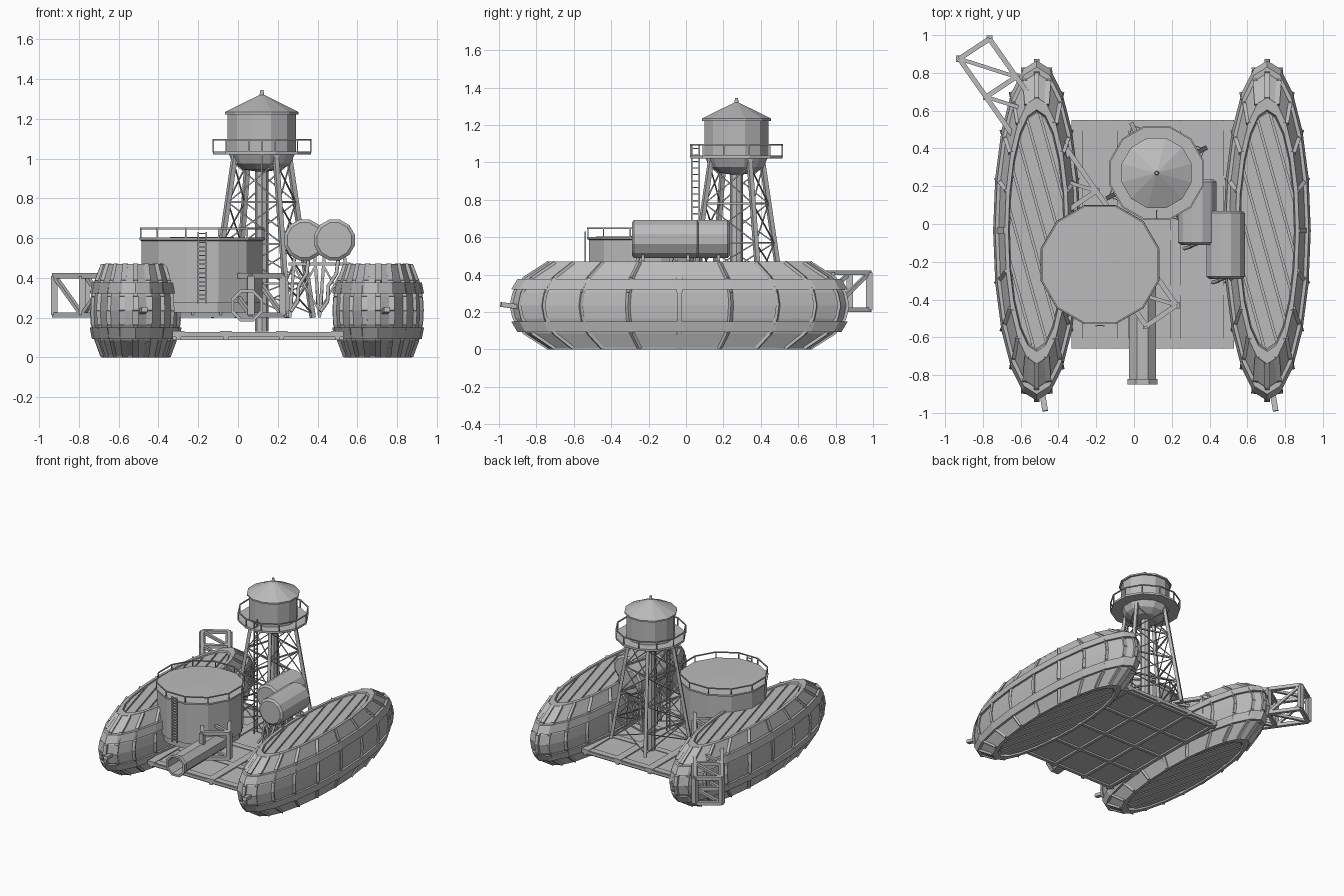
import bpy, bmesh, math, random
from mathutils import Vector, Matrix

cube = bpy.data.objects.get("Cube")
if cube:
    bpy.data.objects.remove(cube, do_unlink=True)
random.seed(3)

grey = bpy.data.materials.new("plain grey")
grey.use_nodes = True
grey.diffuse_color = (0.5, 0.5, 0.5, 1)
grey.node_tree.nodes["Principled BSDF"].inputs["Base Color"].default_value = (0.5, 0.5, 0.5, 1)


def finish(bm, name):
    bmesh.ops.recalc_face_normals(bm, faces=bm.faces)
    mesh = bpy.data.meshes.new(name)
    bm.to_mesh(mesh)
    bm.free()
    mesh.materials.append(grey)
    obj = bpy.data.objects.new(name, mesh)
    bpy.context.collection.objects.link(obj)
    return obj


def block(bm, centre, size, turn=0):
    m = Matrix.Translation(centre) @ Matrix.Rotation(turn, 4, 'Z') @ Matrix.Diagonal((*size, 1))
    bmesh.ops.create_cube(bm, size=1, matrix=m)


def beam(bm, a, b, width, height=None):
    a, b = Vector(a), Vector(b)
    d = b - a
    m = Matrix.Translation((a + b) / 2) @ d.to_track_quat('Z', 'Y').to_matrix().to_4x4()
    bmesh.ops.create_cube(bm, size=1, matrix=m @ Matrix.Diagonal((width, height or width, d.length, 1)))


def rings(bm, levels, n, centre=(0, 0), phase=0, closed=False):
    """Stack of elliptical loops (z, radius x, radius y) joined into a skin."""
    loops = []
    for z, rx, ry in levels:
        loops.append([bm.verts.new((centre[0] + rx * math.sin(phase + math.tau * i / n),
                                    centre[1] + ry * math.cos(phase + math.tau * i / n), z)) for i in range(n)])
    pairs = list(zip(loops, loops[1:])) + ([(loops[-1], loops[0])] if closed else [])
    for p, q in pairs:
        for i in range(n):
            j = (i + 1) % n
            bm.faces.new((p[i], p[j], q[j], q[i]))
    if not closed:
        bm.faces.new(loops[0])
        bm.faces.new(loops[-1])


def lathe(name, profile, n, centre, phase=0, closed=False):
    bm = bmesh.new()
    rings(bm, [(z, r, r) for r, z in profile], n, centre, phase, closed)
    return finish(bm, name)


def railing(name, centre, r, z0, z1, n, phase=0):
    bm = bmesh.new()
    pts = [(centre[0] + r * math.sin(phase + math.tau * i / n),
            centre[1] + r * math.cos(phase + math.tau * i / n)) for i in range(n)]
    for p, q in zip(pts, pts[1:] + pts[:1]):
        beam(bm, (*p, z0), (*p, z1), 0.007)
        beam(bm, (*p, z1), (*q, z1), 0.008)
    finish(bm, name)


def ladder(name, a, b, z0, z1, step):
    bm = bmesh.new()
    for p in (a, b):
        beam(bm, (*p, z0), (*p, z1), 0.008)
    z = z0 + step
    while z < z1:
        beam(bm, (*a, z), (*b, z), 0.006)
        z += step
    finish(bm, name)


def pipe(name, points, r):
    curve = bpy.data.curves.new(name, 'CURVE')
    curve.dimensions = '3D'
    curve.bevel_depth, curve.bevel_resolution, curve.use_fill_caps = r, 1, True
    s = curve.splines.new('POLY')
    s.points.add(len(points) - 1)
    for pt, co in zip(s.points, points):
        pt.co = (*co, 1)
    curve.materials.append(grey)
    bpy.context.collection.objects.link(bpy.data.objects.new(name, curve))


# Barrel-shaped hulls with recessed decks above and below
MID, CY = 0.235, -0.035
SIDE = [(0.0, 0.222, 0.9), (0.07, 0.218, 0.885), (0.15, 0.2, 0.83), (0.235, 0.168, 0.7)]
RECESS = [(0.235, 0.15, 0.64), (0.212, 0.146, 0.63)]
HALF = SIDE + RECESS


def clipped_planks(bm, cx, z0, z1):
    for k in range(-5, 6):
        part = bmesh.new()
        rings(part, [(z0, 0.144, 0.625), (z1, 0.144, 0.625)], 20, (cx, CY))
        n = Vector((math.cos(0.27), math.sin(0.27), 0))
        for s in (1, -1):
            at = Vector((cx, CY, 0)) + n * (k * 0.072 + s * 0.031)
            geom = part.verts[:] + part.edges[:] + part.faces[:]
            cut = bmesh.ops.bisect_plane(part, geom=geom, plane_co=at, plane_no=n * s, clear_outer=True)
            edges = [e for e in cut['geom_cut'] if isinstance(e, bmesh.types.BMEdge)]
            if edges:
                bmesh.ops.holes_fill(part, edges=edges)
        tmp = bpy.data.meshes.new("tmp")
        part.to_mesh(tmp)
        part.free()
        bm.from_mesh(tmp)
        bpy.data.meshes.remove(tmp)


for side, cx in (("right", -0.515), ("left", 0.705)):
    bm = bmesh.new()
    rings(bm, [(MID - z, rx, ry) for z, rx, ry in HALF[:0:-1]] + [(MID + z, rx, ry) for z, rx, ry in HALF], 20, (cx, CY))
    finish(bm, side + "_hull")
    bm = bmesh.new()
    for z0, z1 in ((0.453, 0.462), (0.008, 0.017)):
        clipped_planks(bm, cx, z0, z1)
    finish(bm, side + "_deck_planks")
    # hoops around the hull
    bm = bmesh.new()
    for s in (1, -1):
        lo, hi = MID + s * 0.085, MID + s * 0.142
        rings(bm, [(lo, 0.21, 0.86), (lo, 0.231, 0.9), (hi, 0.22, 0.866), (hi, 0.19, 0.82)], 20, (cx, CY), closed=True)
        rim = MID + s * 0.235
        rings(bm, [(rim - s * 0.012, 0.152, 0.645), (rim, 0.152, 0.645), (rim, 0.17, 0.705),
                   (rim - s * 0.012, 0.173, 0.712)], 20, (cx, CY), closed=True)
    finish(bm, side + "_hoops")
    # upright ribs following the bulge
    bm = bmesh.new()
    path = [(-z, rx, ry) for z, rx, ry in SIDE[:0:-1]] + SIDE
    for i in range(20):
        a = math.tau * i / 20
        pts = [Vector((cx + rx * math.sin(a), CY + ry * math.cos(a), MID + z * 0.98)) for z, rx, ry in path]
        for p, q in zip(pts, pts[1:]):
            beam(bm, p, q, 0.024 + random.random() * 0.008, 0.016)
    finish(bm, side + "_ribs")
    bm = bmesh.new()
    beam(bm, (cx + 0.025, -0.87, 0.225), (cx + 0.045, -0.99, 0.24), 0.03, 0.025)
    finish(bm, side + "_bow_peg")

# Platform between the hulls
bm = bmesh.new()
block(bm, (0.1, -0.055, 0.112), (0.86, 1.21, 0.022))
for x in (-0.3, -0.06, 0.22, 0.5):
    block(bm, (x, -0.055, 0.125), (0.06, 1.21, 0.014))
    block(bm, (x, -0.055, 0.096), (0.025, 1.21, 0.016))
for y in (-0.63, -0.35, -0.06, 0.23, 0.52):
    block(bm, (0.1, y, 0.122), (0.86, 0.05, 0.012))
    block(bm, (0.1, y, 0.096), (0.86, 0.025, 0.016))
finish(bm, "platform")

# Large storage tank
TANK = (-0.18, -0.215)
P12 = math.pi / 12
lathe("storage_tank", [(0.3, 0.225), (0.3, 0.275), (0.315, 0.275), (0.315, 0.585), (0.326, 0.59),
                       (0.326, 0.602), (0.3, 0.602), (0.01, 0.606)], 12, TANK, P12)
railing("storage_tank_railing", TANK, 0.32, 0.6, 0.648, 12, P12)
ladder("storage_tank_ladder", (-0.2, -0.538), (-0.16, -0.538), 0.27, 0.63, 0.022)

# Water tower
TOWER = (0.12, 0.27)
lathe("water_tower_tank", [(0.03, 0.935), (0.1, 0.945), (0.15, 0.975), (0.178, 1.035), (0.178, 1.222), (0.192, 1.222),
                           (0.192, 1.234), (0.012, 1.32), (0.008, 1.345)], 12, TOWER, P12)
lathe("tower_walkway", [(0.17, 1.02), (0.255, 1.02), (0.255, 1.036), (0.17, 1.036)], 12, TOWER, P12, True)
railing("tower_railing", TOWER, 0.254, 1.03, 1.095, 12, P12)
lathe("tower_column", [(0.034, 0.13), (0.034, 0.95)], 8, TOWER)
bm = bmesh.new()


def leg_point(i, z):
    r = 0.157 + (0.99 - z) * 0.165
    a = math.radians(27 + 90 * i)
    return Vector((TOWER[0] + r * math.cos(a), TOWER[1] + r * math.sin(a), z))


for i in range(4):
    beam(bm, leg_point(i, 0.2), leg_point(i, 1.02), 0.024)
    for lo, hi in ((0.22, 0.37), (0.37, 0.57), (0.57, 0.78), (0.78, 0.98)):
        beam(bm, leg_point(i, hi), leg_point(i + 1, hi), 0.01)
        beam(bm, leg_point(i, lo), leg_point(i + 1, hi), 0.006)
        beam(bm, leg_point(i + 1, lo), leg_point(i, hi), 0.006)
finish(bm, "tower_legs")
ladder("tower_ladder", (0.12, 0.03), (0.12, 0.07), 0.2, 1.09, 0.035)

# Two lying fuel drums on crossed trestles, with drain pipes
for name, x, y0, y1 in (("inner", 0.335, -0.11, 0.235), ("outer", 0.485, -0.29, 0.07)):
    drum = lathe(name + "_drum", [(0.09, y0), (0.106, y0 + 0.012), (0.106, y1 - 0.012), (0.09, y1)], 12, (0, 0), P12)
    drum.matrix_world = Matrix.Translation((x, 0, 0.59)) @ Matrix.Rotation(-math.pi / 2, 4, 'X')
    bm = bmesh.new()
    for y in (y0 + 0.06, y1 - 0.06):
        for s in (-1, 1):
            beam(bm, (x + s * 0.075, y, 0.2), (x + s * 0.05, y, 0.52), 0.016)
            beam(bm, (x - s * 0.07, y, 0.24), (x + s * 0.055, y, 0.46), 0.01)
        beam(bm, (x - 0.08, y, 0.47), (x + 0.08, y, 0.47), 0.016)
    for s in (-1, 1):
        beam(bm, (x + s * 0.065, y0 + 0.06, 0.25), (x + s * 0.055, y1 - 0.06, 0.45), 0.01)
    finish(bm, name + "_drum_trestle")
    pipe(name + "_drain_pipe", [(x + 0.02, y0 + 0.04, 0.5), (x + 0.01, y0 + 0.01, 0.42), (x - 0.03, y0 - 0.005, 0.36),
                                (x - 0.035, y0 - 0.01, 0.28), (x - 0.07, y0 - 0.02, 0.23)], 0.01)

# Open outlet tube at the front
tube = lathe("outlet_tube", [(0.07, 0.3), (0.078, 0.3), (0.078, 0.82), (0.087, 0.82), (0.087, 0.85), (0.07, 0.85)],
             8, (0, 0), math.pi / 8, True)
tube.matrix_world = Matrix.Translation((0.045, 0, 0.26)) @ Matrix.Rotation(math.pi / 2, 4, 'X')

# Lattice girder running diagonally through hull and tank
bm = bmesh.new()
start = [Vector((-0.925, 0.875, 0)), Vector((-0.765, 0.98, 0))]
end = [Vector((0.065, -0.54, 0)), Vector((0.225, -0.43, 0))]
LOW, HIGH, BAYS = Vector((0, 0, 0.212)), Vector((0, 0, 0.41)), 7
for p, q in zip(start, end):
    for h in (LOW, HIGH):
        beam(bm, p + h, q + h, 0.026)
    for k in range(BAYS):
        a, b = p.lerp(q, k / BAYS), p.lerp(q, (k + 1) / BAYS)
        beam(bm, *((a + LOW, b + HIGH) if k % 2 else (a + HIGH, b + LOW)), 0.02)
for k in range(BAYS + 1):
    a, b = (s.lerp(e, k / BAYS) for s, e in zip(start, end))
    for h in (LOW, HIGH):
        beam(bm, a + h, b + h, 0.026)
        if k < BAYS:
            beam(bm, a + h, start[1].lerp(end[1], (k + 1) / BAYS) + h, 0.02)
    for p in (a, b):
        beam(bm, p + LOW, p + HIGH, 0.034)
finish(bm, "lattice_girder")
